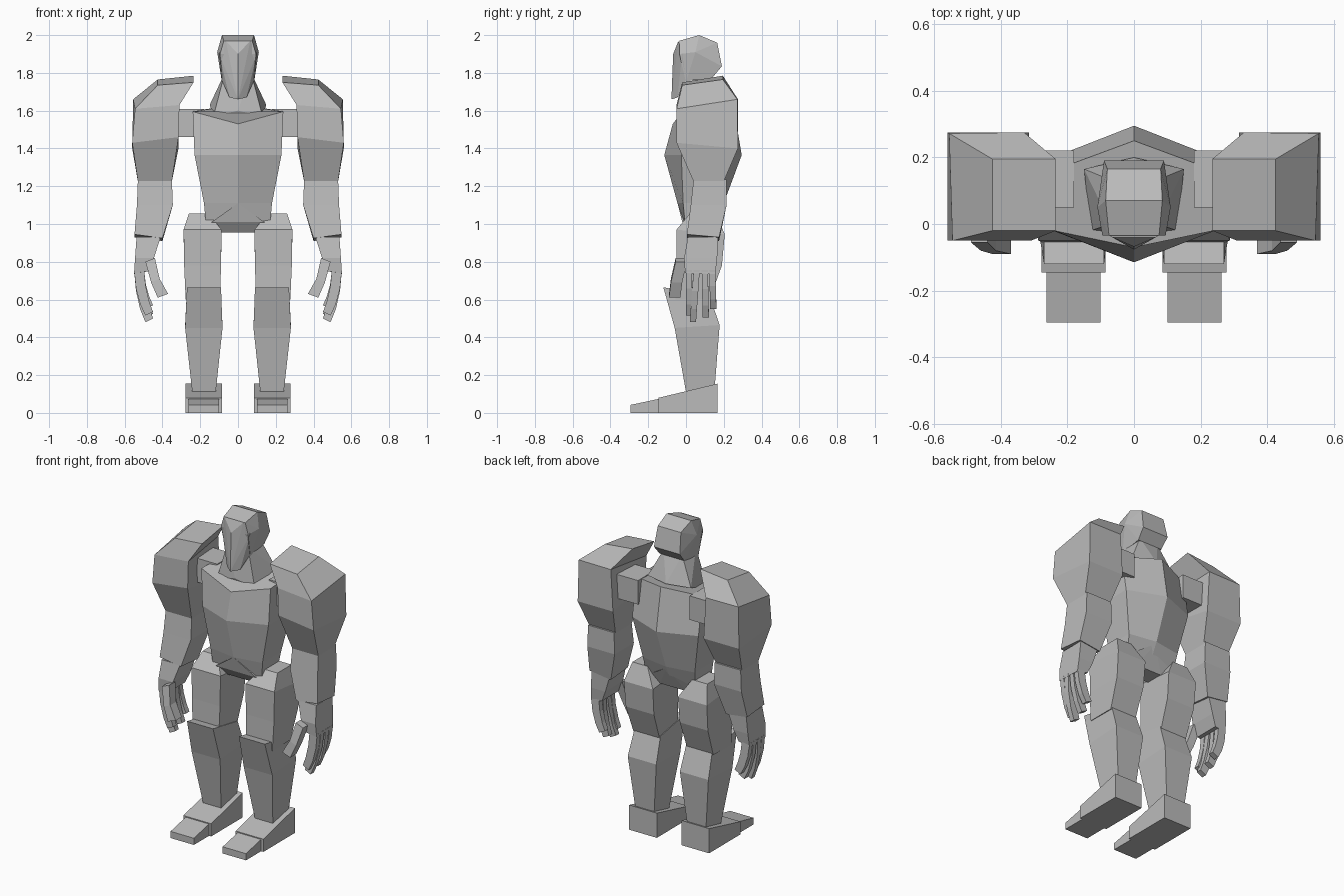
import bpy, bmesh

grey = bpy.data.materials.new("plain grey")
grey.diffuse_color = (0.5, 0.5, 0.5, 1)


def finish(name, bm, mirror=False):
    bmesh.ops.recalc_face_normals(bm, faces=bm.faces)
    me = bpy.data.meshes.new(name)
    bm.to_mesh(me)
    bm.free()
    me.materials.append(grey)
    ob = bpy.data.objects.new(name, me)
    bpy.context.collection.objects.link(ob)
    if mirror:
        mod = ob.modifiers.new("mirror", 'MIRROR')
        mod.use_mirror_merge = False
    return ob


def loft(name, rings, mirror=True):
    """Skin a stack of equal-length rings and cap both ends."""
    bm = bmesh.new()
    loops = [[bm.verts.new(p) for p in r] for r in rings]
    n = len(loops[0])
    for a, b in zip(loops, loops[1:]):
        for i in range(n):
            j = (i + 1) % n
            bm.faces.new((a[i], a[j], b[j], b[i]))
    bm.faces.new(loops[0])
    bm.faces.new(loops[-1])
    return finish(name, bm, mirror)


def sym(half):
    """Close a half ring (front to back, ends may lie on x=0) across x=0."""
    return half + [(-x, y, z) for x, y, z in reversed(half) if x > 0]


def hull(name, half):
    """Convex solid from half of its corner points."""
    bm = bmesh.new()
    for p in sym(half):
        bm.verts.new(p)
    bmesh.ops.convex_hull(bm, input=bm.verts)
    bmesh.ops.dissolve_limit(bm, angle_limit=0.03, verts=bm.verts, edges=bm.edges)
    return finish(name, bm)


def box_ring(x0, x1, y0, y1, zf, zb=None):
    """Rectangle ring with its own front and back height."""
    zb = zf if zb is None else zb
    return [(x0, y0, zf), (x1, y0, zf), (x1, y1, zb), (x0, y1, zb)]


# head: skull and ridged face plate
hull("skull", [(0.075, -0.035, 1.97), (0.085, 0.07, 2.0), (0.08, 0.165, 1.96),
               (0.11, 0.05, 1.91), (0.09, 0.19, 1.835), (0.085, 0.14, 1.775),
               (0.095, -0.035, 1.90), (0.085, 0.0, 1.75)])
hull("face_plate", [(0.065, -0.04, 1.97), (0.1, -0.02, 1.9), (0, -0.068, 1.9),
                    (0.045, -0.045, 1.67), (0, -0.077, 1.66), (0.085, 0.0, 1.76)])

# neck and sloping shoulders
hull("neck", [(0.07, 0.0, 1.8), (0.065, 0.13, 1.8), (0.085, 0.12, 1.69),
              (0.15, 0.165, 1.63), (0, 0.2, 1.63), (0, -0.03, 1.60), (0.13, -0.02, 1.57)])

# torso: hexagonal rings, plus the pelvis wedge
loft("torso", [
    sym([(0, -0.07, 1.53), (0.24, -0.02, 1.595), (0.23, 0.165, 1.6), (0, 0.25, 1.63)]),
    sym([(0, -0.115, 1.365), (0.23, -0.025, 1.365), (0.23, 0.205, 1.365), (0, 0.295, 1.365)]),
    sym([(0, -0.045, 1.11), (0.18, -0.015, 1.11), (0.18, 0.17, 1.11), (0, 0.2, 1.11)]),
    sym([(0, -0.005, 1.0), (0.17, -0.005, 1.0), (0.17, 0.15, 1.01), (0, 0.15, 1.01)]),
], mirror=False)
hull("pelvis", [(0, -0.045, 1.11), (0.14, -0.02, 1.01), (0.09, 0.02, 0.955),
                (0.09, 0.13, 0.955), (0.14, 0.15, 1.01), (0, 0.19, 1.1)])

# shoulder joints
loft("shoulder_joint", [box_ring(0.18, 0.4, 0.05, 0.22, 1.46),
                        box_ring(0.18, 0.4, 0.05, 0.22, 1.61)])

# arms
loft("upper_arm", [
    [(0.235, -0.02, 1.75), (0.425, -0.02, 1.735), (0.425, 0.195, 1.765), (0.235, 0.195, 1.785)],
    [(0.31, -0.05, 1.63), (0.545, -0.05, 1.61), (0.555, 0.272, 1.66), (0.33, 0.275, 1.66)],
    [(0.315, -0.05, 1.46), (0.56, -0.05, 1.43), (0.56, 0.275, 1.4), (0.315, 0.275, 1.4)],
    box_ring(0.35, 0.53, 0.04, 0.2, 1.225)])
loft("forearm", [box_ring(0.35, 0.53, 0.04, 0.215, 1.235),
                 box_ring(0.345, 0.535, 0.025, 0.215, 1.1),
                 [(0.4, 0.005, 0.925), (0.548, 0.005, 0.945),
                  (0.548, 0.175, 0.93), (0.4, 0.175, 0.91)]])
loft("hand", [box_ring(0.41, 0.537, 0.01, 0.17, 0.93),
              box_ring(0.445, 0.545, -0.01, 0.165, 0.82),
              [(0.475, -0.005, 0.75), (0.55, -0.005, 0.74),
               (0.55, 0.155, 0.735), (0.475, 0.155, 0.75)]])

# fingers: each curls inward along the same path, with its own length
for i, (y, dy, length) in enumerate([(0.0, 0.0, 0.24), (0.04, -0.02, 0.275),
                                     (0.083, 0.005, 0.25), (0.123, 0.005, 0.205)]):
    rings = []
    for t, xo, xi, drop in [(0, 0.55, 0.497, 0), (0.4, 0.54, 0.488, 0.005),
                            (0.75, 0.518, 0.47, 0.015), (1, 0.49, 0.45, -0.025)]:
        z, yy = 0.755 - t * length, y + dy * t
        zi = z + 0.02 * t
        rings.append([(xi, yy, zi), (xo, yy, z), (xo, yy + 0.033, z), (xi, yy + 0.033, zi)])
    loft(f"finger_{i + 1}", rings)
loft("thumb", [
    [(0.44, -0.055, 0.82), (0.49, -0.055, 0.80), (0.49, 0.005, 0.80), (0.44, 0.005, 0.82)],
    [(0.415, -0.08, 0.71), (0.46, -0.08, 0.69), (0.46, -0.02, 0.69), (0.415, -0.02, 0.71)],
    [(0.37, -0.09, 0.63), (0.425, -0.09, 0.61), (0.425, -0.03, 0.61), (0.37, -0.03, 0.63)]])

# legs
loft("thigh", [box_ring(0.155, 0.26, 0.02, 0.16, 1.055),
               box_ring(0.087, 0.288, -0.05, 0.205, 0.97, 0.945),
               box_ring(0.09, 0.285, -0.05, 0.19, 0.78),
               box_ring(0.095, 0.277, -0.055, 0.125, 0.6)])
loft("shin", [box_ring(0.09, 0.27, -0.12, 0.125, 0.665, 0.62),
              box_ring(0.082, 0.28, -0.06, 0.178, 0.45, 0.465),
              box_ring(0.118, 0.242, 0.0, 0.15, 0.11)])

# feet: wedge heel and narrower toe
loft("foot", [box_ring(0.085, 0.278, -0.145, 0.168, 0),
              box_ring(0.085, 0.278, -0.145, 0.168, 0.08, 0.155)])
loft("toe", [box_ring(0.1, 0.262, -0.295, -0.14, 0),
             box_ring(0.1, 0.262, -0.295, -0.14, 0.042, 0.075)])
